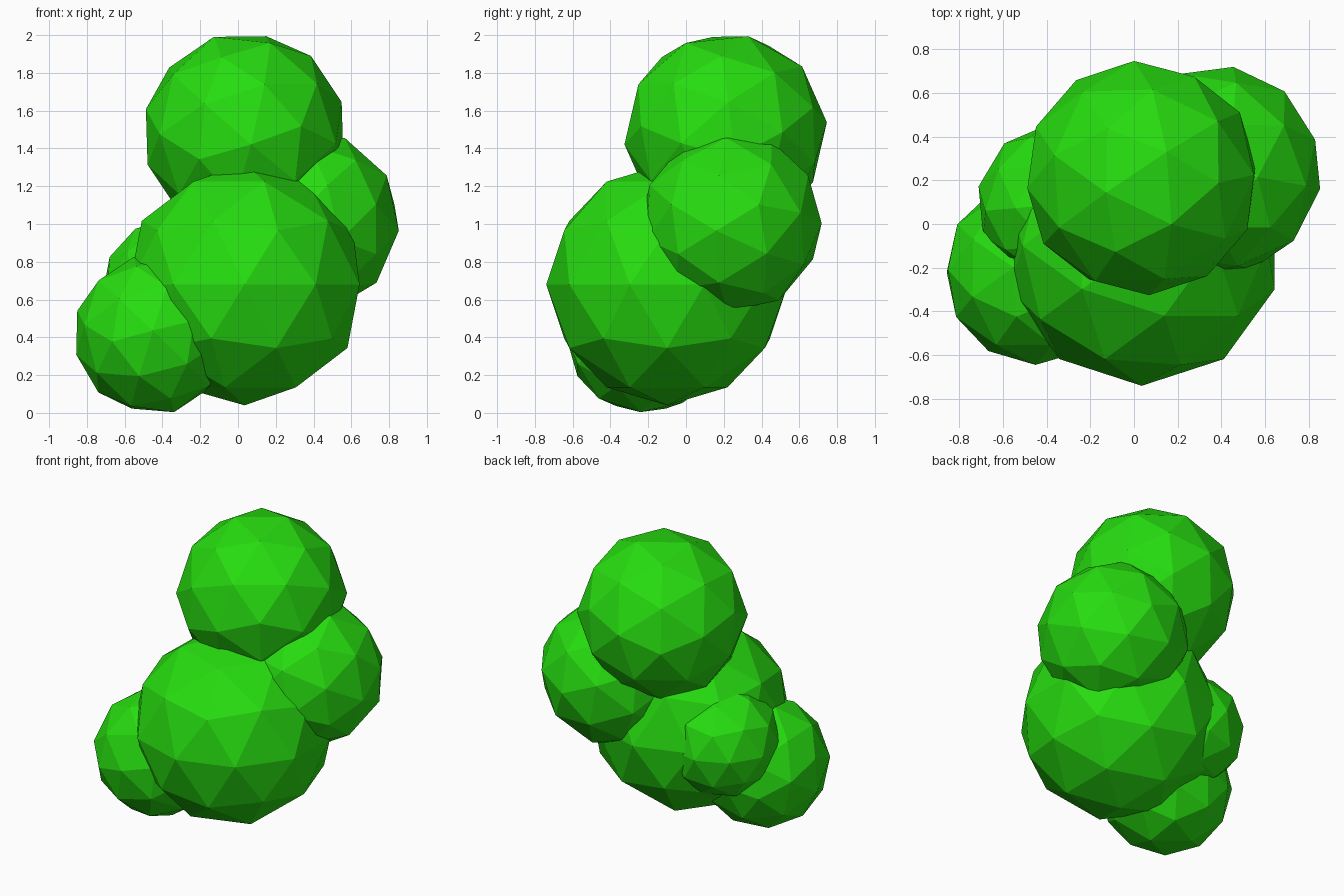
import bpy
from mathutils import Matrix, Vector

if "Cube" in bpy.data.objects:
    bpy.data.objects.remove(bpy.data.objects["Cube"])

# Single leaf-green material
green = bpy.data.materials.new("leaf_green")
green.diffuse_color = (0.02, 0.72, 0.005, 1.0)
green.use_nodes = True
green.node_tree.nodes["Principled BSDF"].inputs["Base Color"].default_value = green.diffuse_color


def leaf_ball(name, centre, radius, pole, side):
    """Faceted ball whose top corner points along pole, with the next corner toward side."""
    z = Vector(pole).normalized()
    x = Vector(side)
    x = (x - x.dot(z) * z).normalized()
    y = z.cross(x)
    turn = Matrix((x, y, z)).transposed().to_4x4()
    bpy.ops.mesh.primitive_ico_sphere_add(subdivisions=2, radius=radius)
    ball = bpy.context.object
    ball.name = name
    ball.matrix_world = Matrix.Translation(centre) @ turn
    ball.data.materials.append(green)
    return ball


# Large upright body of the bush
leaf_ball("main_foliage", (0.035, -0.10, 0.68), 0.64, (0, 0, 1), (1, 0, 0))

# Crown on top
leaf_ball("top_foliage", (0.035, 0.21, 1.48), 0.54,
          (-0.292, 0.420, 0.867), (0.653, -0.041, 0.762))

# Cluster on the right, toward the back
leaf_ball("right_foliage", (0.375, 0.24, 1.01), 0.485,
          (0.161, 0.447, 0.900), (0.521, -0.541, 0.687))

# Low cluster on the left, toward the front
leaf_ball("lower_left_foliage", (-0.445, -0.22, 0.415), 0.425,
          (-0.207, 0.571, 0.800), (0.694, 0.029, 0.727))

# Small cluster on the left, toward the back
leaf_ball("back_left_foliage", (-0.35, 0.09, 0.66), 0.37, (0, 0, 1), (-1, -0.09, 0))
